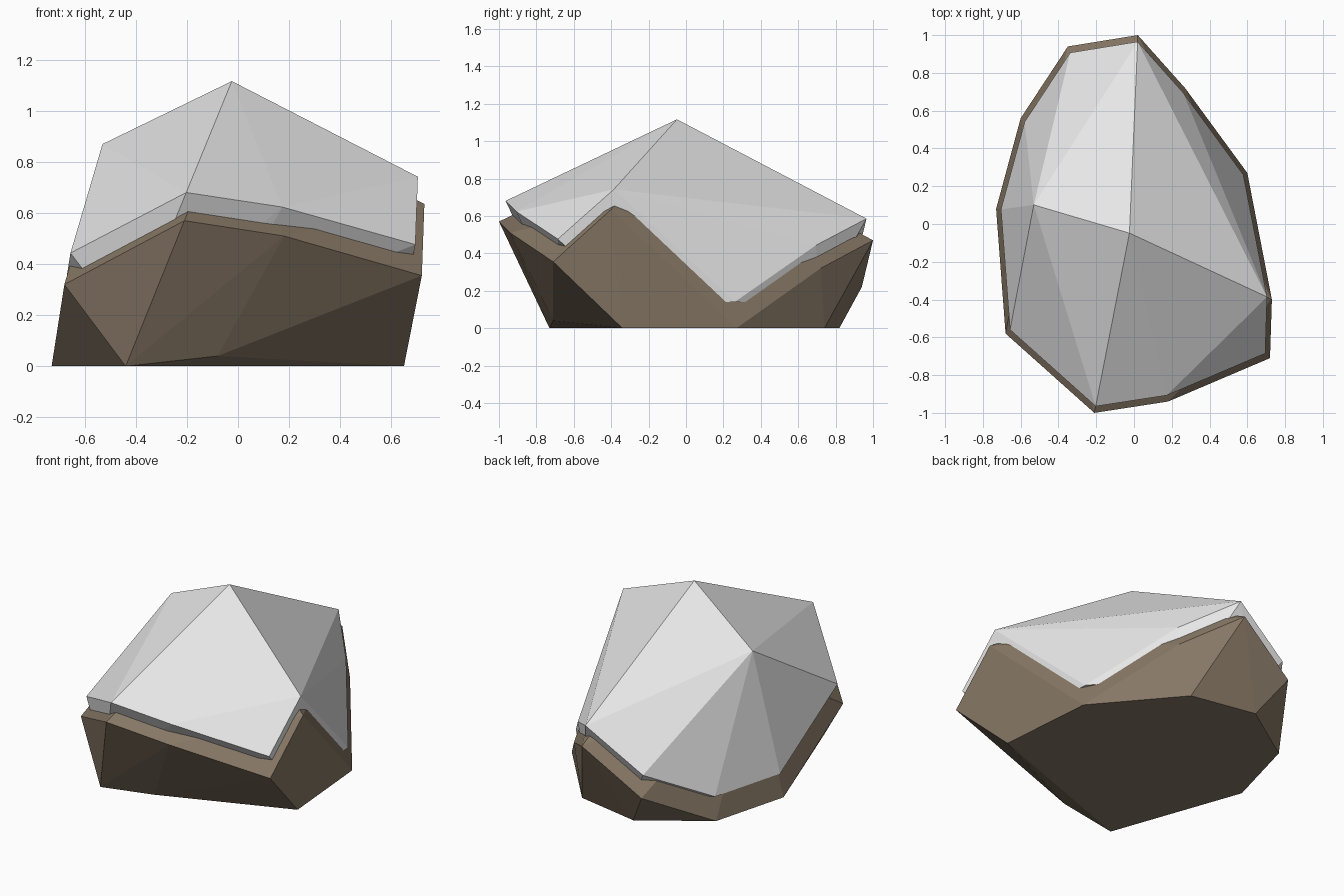
import bpy
import bmesh

if "Cube" in bpy.data.objects:
    bpy.data.objects.remove(bpy.data.objects["Cube"])

# Corner points of the faceted boulder
BASE = [(-.73, .08, 0), (-.60, .56, 0), (-.21, .82, 0), (.20, .74, 0),
        (.60, .27, 0), (.65, -.34, 0), (-.44, -.73, 0), (-.08, -.71, .04)]
RIM = [(-.21, -1, .57), (.18, -.94, .51), (.72, -.71, .355), (.73, -.40, .635),
       (.27, .72, .32), (.02, 1, .47), (-.35, .94, .22), (-.68, -.58, .32)]
PEAKS = [(-.025, -.05, 1.03), (-.55, .105, .77)]


def material(name, rgb):
    mat = bpy.data.materials.new(name)
    mat.diffuse_color = (*rgb, 1)
    mat.use_nodes = True
    mat.node_tree.nodes["Principled BSDF"].inputs["Base Color"].default_value = mat.diffuse_color
    return mat


def boulder(name, mat, scale_xy=1.0, scale_z=1.0, lift=0.0):
    """Flat-shaded convex stone, optionally shrunk and raised."""
    bm = bmesh.new()
    for x, y, z in BASE + RIM + PEAKS:
        bm.verts.new((x * scale_xy, y * scale_xy, z * scale_z + lift))
    bmesh.ops.convex_hull(bm, input=bm.verts[:])
    bmesh.ops.recalc_face_normals(bm, faces=bm.faces[:])
    mesh = bpy.data.meshes.new(name)
    bm.to_mesh(mesh)
    bm.free()
    mesh.materials.append(mat)
    obj = bpy.data.objects.new(name, mesh)
    bpy.context.collection.objects.link(obj)
    return obj


# Brown rock, and a snow cap made from a smaller copy pushed up through it
boulder("rock", material("brown stone", (.24, .185, .13)))
boulder("snow_cap", material("snow white", (.8, .8, .8)), .965, .948, .14)
